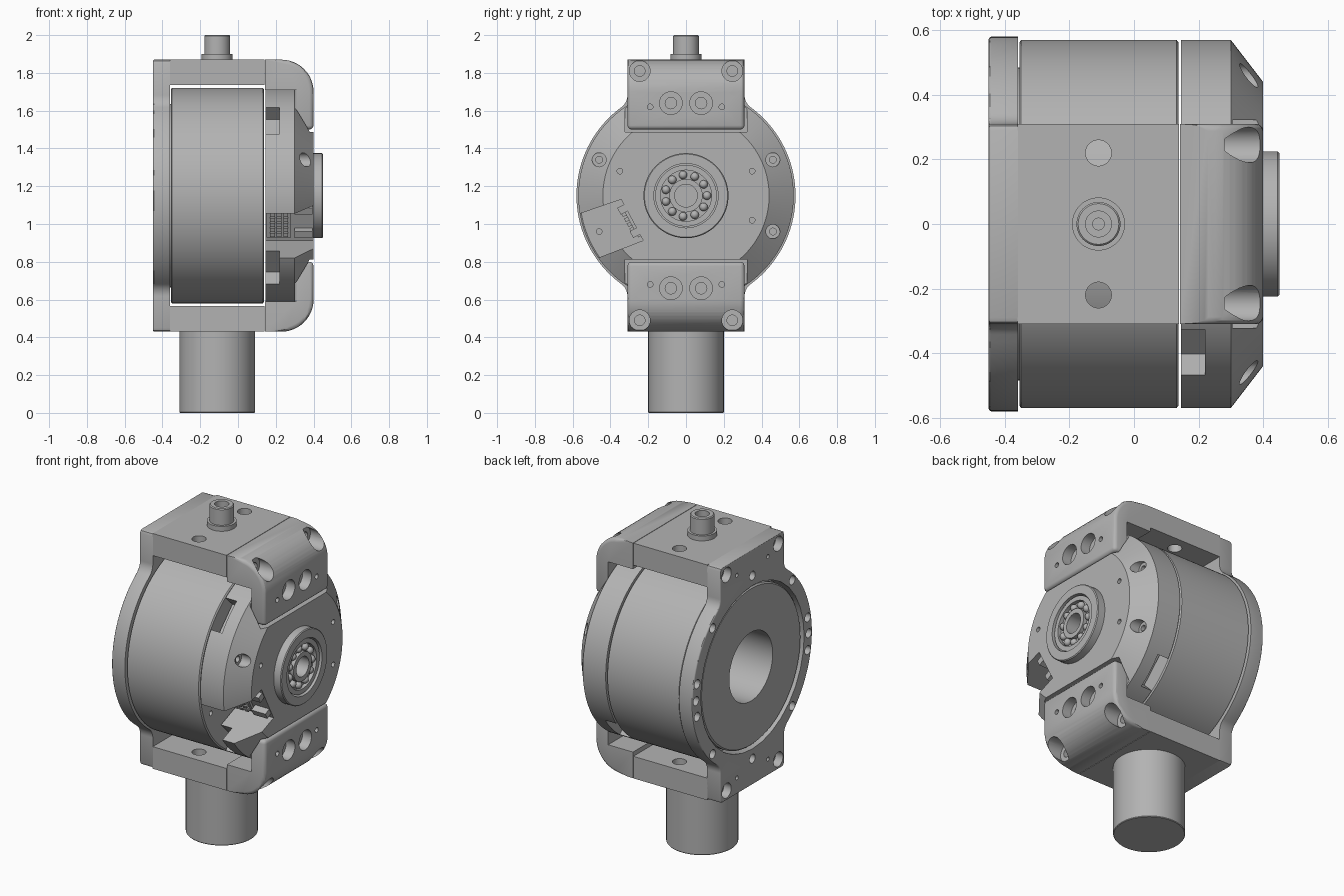
import bpy, bmesh
from math import sin, cos, pi, sqrt, atan2, radians
from mathutils import Vector

if "Cube" in bpy.data.objects:
    bpy.data.objects.remove(bpy.data.objects["Cube"])

CZ = 1.15          # height of the motor axis
PX = -0.11         # x of the post and the top fitting
HALF = 0.31        # half width of the yoke

metal = bpy.data.materials.new("plain grey metal")
metal.use_nodes = True
metal.diffuse_color = (0.45, 0.45, 0.45, 1)
for node in metal.node_tree.nodes:
    if node.type == 'BSDF_PRINCIPLED':
        node.inputs["Base Color"].default_value = (0.45, 0.45, 0.45, 1)


def make(name, bm):
    bmesh.ops.recalc_face_normals(bm, faces=bm.faces[:])
    mesh = bpy.data.meshes.new(name)
    bm.to_mesh(mesh)
    bm.free()
    mesh.materials.append(metal)
    ob = bpy.data.objects.new(name, mesh)
    bpy.context.scene.collection.objects.link(ob)
    return ob


def lathe(name, profile, u=0.0, v=0.0, axis='X', segs=64, closed=False):
    """Turn (height, radius) pairs; axis X sits at (y, dz), axis Z at (x, y)."""
    bm = bmesh.new()

    def place(h, a, b):
        return (h, u + a, CZ + v + b) if axis == 'X' else (u + a, v + b, h)

    rings = []
    for h, r in profile:
        if r == 0:
            rings.append([bm.verts.new(place(h, 0, 0))])
        else:
            rings.append([bm.verts.new(place(h, r * cos(2 * pi * i / segs), r * sin(2 * pi * i / segs)))
                          for i in range(segs)])
    pairs = list(zip(rings, rings[1:]))
    if closed:
        pairs.append((rings[-1], rings[0]))
    for p, q in pairs:
        for i in range(segs):
            j = (i + 1) % segs
            if len(p) == 1:
                bm.faces.new((p[0], q[i], q[j]))
            elif len(q) == 1:
                bm.faces.new((p[i], p[j], q[0]))
            else:
                bm.faces.new((p[i], p[j], q[j], q[i]))
    return make(name, bm)


def extrude(name, pts, axis, lo, hi, bevel=0, rule=None):
    """Extrude (x, dz) points along Y or (y, dz) points along X."""
    bm = bmesh.new()

    def place(p, d):
        return (p[0], d, CZ + p[1]) if axis == 'Y' else (d, p[0], CZ + p[1])

    a = [bm.verts.new(place(p, lo)) for p in pts]
    b = [bm.verts.new(place(p, hi)) for p in pts]
    bm.faces.new(a)
    bm.faces.new(b)
    for i in range(len(pts)):
        j = (i + 1) % len(pts)
        bm.faces.new((a[i], a[j], b[j], b[i]))
    if bevel:
        bmesh.ops.recalc_face_normals(bm, faces=bm.faces[:])
        edges = [e for e in bm.edges if e.calc_face_angle(0) > 0.6
                 and rule((e.verts[0].co + e.verts[1].co) / 2)]
        bmesh.ops.bevel(bm, geom=edges, offset=bevel, segments=3, profile=0.5, affect='EDGES')
    return make(name, bm)


def box(name, x, y, dz):
    return extrude(name, [(x[0], dz[0]), (x[1], dz[0]), (x[1], dz[1]), (x[0], dz[1])], 'Y', *y)


def drill(y, dz, r, start, floor, pilot=0, pilot_floor=0):
    """Round cutter along x, with an optional narrower pilot hole."""
    prof = [(start, 0), (start, r), (floor, r)]
    if pilot:
        prof += [(floor, pilot), (pilot_floor, pilot), (pilot_floor, 0)]
    else:
        prof += [(floor, 0)]
    return lathe("cutter", prof, y, dz, segs=32)


def cut(ob, cutters):
    for c in cutters:
        c.hide_render = True
        m = ob.modifiers.new("cut", 'BOOLEAN')
        m.operation, m.solver, m.object = 'DIFFERENCE', 'EXACT', c
    bpy.context.view_layer.update()
    dg = bpy.context.evaluated_depsgraph_get()
    mesh = bpy.data.meshes.new_from_object(ob.evaluated_get(dg))
    ob.modifiers.clear()
    ob.data = mesh
    for c in cutters:
        bpy.data.objects.remove(c)


# Back plate: disc joined to a tall rectangle with filleted corners
R, F = 0.58, 0.08
fy, fz = HALF + F, sqrt((R + F) ** 2 - (HALF + F) ** 2)
low = atan2(fz, fy)
quarter = [(R * cos(low * i / 20), R * sin(low * i / 20)) for i in range(21)]
quarter += [(fy - F * cos(t), fz - F * sin(t)) for t in [low * (1 - i / 8) for i in range(1, 9)]]
quarter += [(HALF, 0.70), (HALF - 0.006, 0.714), (HALF - 0.02, 0.72)]
upper = quarter + [(-y, z) for y, z in reversed(quarter)]
outline = upper + [(y, -z) for y, z in reversed(upper[1:-1])]
plate = extrude("back_plate", outline, 'X', -0.45, -0.36, 0.008, lambda c: c.x < -0.44)
holes = [drill(0, 0, 0.50, -0.6, -0.2)]
for s in (1, -1):
    holes.append(drill(0, s * 0.56, 0.027, -0.5, -0.38))
    for k in (1, -1):
        holes.append(drill(k * 0.25, s * 0.66, 0.045, -0.5, -0.40, 0.025, -0.37))
        holes.append(drill(k * 0.385, s * 0.385, 0.027, -0.5, -0.38))
        holes.append(drill(k * 0.535, s * 0.10, 0.027, -0.5, -0.38))
        holes.append(drill(k * 0.15, s * 0.62, 0.012, -0.5, -0.42))
    holes.append(drill(s * 0.545, 0, 0.027, -0.5, -0.38))
cut(plate, holes)

# Motor drum with the rotor face and its deep bore
drum = lathe("motor_drum", [(0.138, 0), (0.138, 0.562), (0.132, 0.57), (-0.35, 0.57), (-0.355, 0.562),
                            (-0.355, 0.485), (-0.432, 0.485), (-0.44, 0.477), (-0.44, 0.21),
                            (0.10, 0.21), (0.10, 0)], segs=128)
cut(drum, [drill(-0.46, -0.19, 0.015, 0.3, 0.10)])

# Front cover with chamfered rim, bearing boss, slots and cable opening
cover = lathe("front_cover", [(0.145, 0), (0.145, 0.57), (0.30, 0.57), (0.40, 0.44), (0.40, 0.225),
                              (0.445, 0.225), (0.45, 0.22), (0.45, 0.17), (0.34, 0.17), (0.34, 0)], segs=128)
tools = [box("cutter", (0.305, 0.6), (-0.322, 0.322), sorted((s * 0.338, s * 0.9))) for s in (1, -1)]
for sy, sz in ((-1, 1), (-1, -1), (1, -1)):
    n, t = Vector((sy, sz)).normalized(), Vector((-sz, sy)).normalized()
    corners = [n * d + t * w for d, w in ((0.47, -0.1), (0.47, 0.1), (0.7, 0.1), (0.7, -0.1))]
    tools.append(extrude("cutter", corners, 'X', 0.10, 0.22))
tools.append(extrude("cutter", [(-0.75, -0.16), (-0.343, -0.02), (-0.227, -0.237), (-0.7, -0.42)],
                     'X', 0.10, 0.6))
for y, dz in ((-1, 1), (1, 1), (1, -1)):
    tools.append(drill(y * 0.46, dz * 0.19, 0.037, 0.5, 0.32, 0.018, 0.26))
    tools.append(drill(y * 0.35, dz * 0.13, 0.015, 0.5, 0.36))
cut(cover, tools)

# Ball bearing in the boss
for name, r0, r1, x1 in (("bearing_outer_race", 0.135, 0.163, 0.438), ("bearing_inner_race", 0.06, 0.088, 0.438),
                         ("bearing_cage", 0.087, 0.136, 0.415)):
    lathe(name, [(0.335, r0), (0.335, r1), (x1, r1), (x1, r0)], closed=True)
for i in range(11):
    a = 2 * pi * i / 11
    bm = bmesh.new()
    bmesh.ops.create_uvsphere(bm, u_segments=16, v_segments=10, radius=0.022)
    bmesh.ops.translate(bm, verts=bm.verts[:], vec=(0.42, 0.111 * cos(a), CZ + 0.111 * sin(a)))
    make("bearing_ball", bm)

# Connector pins and clips on the inner wall of the cable opening
top, bottom = Vector((-0.343, -0.02)), Vector((-0.227, -0.237))
along = (bottom - top).normalized()
out = Vector((along.y, -along.x))


def wall_block(name, t, w, depth, x0, x1):
    p = top + along * t
    extrude(name, [p - out * 0.01, p + along * w - out * 0.01, p + along * w + out * depth, p + out * depth],
            'X', x0, x1)


wall_block("connector_base", 0.03, 0.19, 0.015, 0.15, 0.28)
for i in range(6):
    for j in range(3):
        wall_block("connector_pin", 0.037 + 0.03 * i, 0.02, 0.035, 0.17 + 0.035 * j, 0.195 + 0.035 * j)
for t in (0.03, 0.17):
    wall_block("cable_clip", t, 0.04, 0.04, 0.30, 0.395)

# Yoke: straight bridges and rounded front arms, above and below
for s, word in ((1, "upper"), (-1, "lower")):
    bridge = box(word + "_bridge", (-0.361, 0.139), (-HALF, HALF), sorted((s * 0.585, s * 0.72)))
    span = (0.5, 0.8) if s > 0 else (-0.65, -0.5)
    cut(bridge, [lathe("cutter", [(CZ + span[0], 0), (CZ + span[0], 0.04), (CZ + span[1], 0.04),
                                  (CZ + span[1], 0)], PX, k * 0.22, 'Z', 32) for k in (1, -1)])
    arc = [(0.23 + 0.17 * cos(pi * i / 24), 0.55 + 0.17 * sin(pi * i / 24)) for i in range(13)]
    side = [(0.142, 0.72), (0.142, 0.56), (0.31, 0.56), (0.31, 0.35), (0.40, 0.35)] + arc
    arm = extrude(word + "_arm", [(x, s * z) for x, z in side], 'Y', -HALF, HALF, 0.022,
                  lambda c: c.x > 0.33 or (c.x > 0.22 and abs(c.z - CZ) > 0.65))
    holes = []
    for k in (1, -1):
        holes.append(drill(k * 0.08, s * 0.49, 0.06, 0.6, 0.34, 0.03, 0.32))
        holes.append(drill(k * 0.19, s * 0.47, 0.015, 0.6, 0.35))
        holes.append(drill(k * 0.245, s * 0.66, 0.055, 0.6, 0.28, 0.028, 0.22))
    cut(arm, holes)

# Mounting post and top fitting
lathe("mounting_post", [(0, 0), (0, 0.197), (0.004, 0.2), (0.44, 0.2), (0.44, 0)], PX, 0, 'Z')
lathe("top_fitting", [(1.86, 0), (1.86, 0.082), (1.90, 0.082), (1.90, 0.068), (1.995, 0.068), (2.0, 0.063),
                      (2.0, 0.04), (1.94, 0.04), (1.94, 0.018), (1.90, 0.018), (1.90, 0)], PX, 0, 'Z', 48)

# Smooth shading with sharp edges kept
bpy.ops.object.select_all(action='DESELECT')
for ob in bpy.context.scene.objects:
    if ob.type == 'MESH':
        ob.select_set(True)
        bpy.context.view_layer.objects.active = ob
bpy.ops.object.shade_smooth_by_angle(angle=radians(30))
